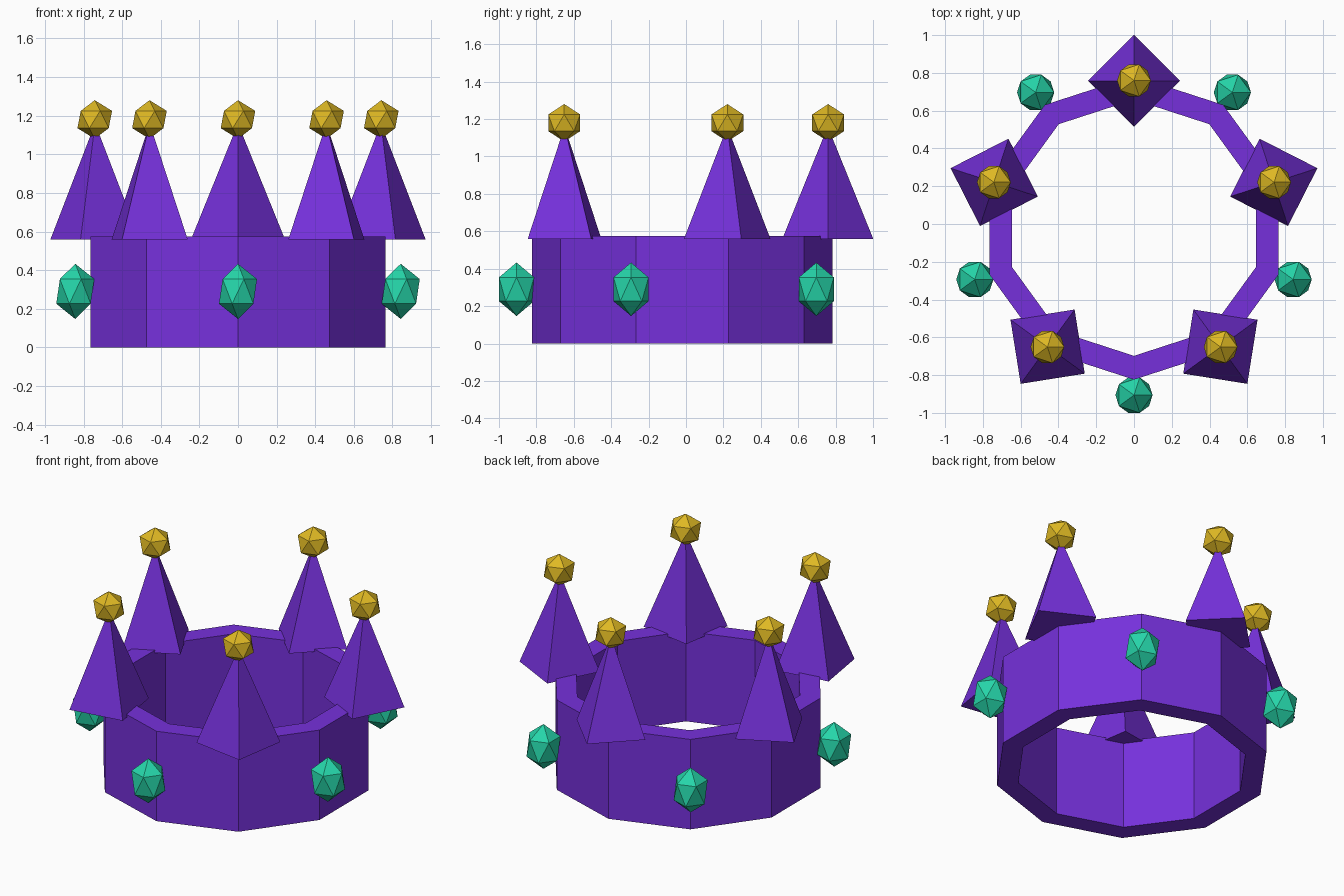
import bpy, bmesh, math
from mathutils import Matrix, Vector

if "Cube" in bpy.data.objects:
    bpy.data.objects.remove(bpy.data.objects["Cube"])

CY = -0.02                      # ring centre in y
BAND_H = 0.575


def material(name, rgb):
    m = bpy.data.materials.new(name)
    m.diffuse_color = (*rgb, 1)
    m.use_nodes = True
    m.node_tree.nodes["Principled BSDF"].inputs["Base Color"].default_value = m.diffuse_color
    return m


PURPLE = material("royal purple", (0.18, 0.030, 0.71))
GOLD = material("gold", (0.73, 0.48, 0.017))
GREEN = material("emerald green", (0.019, 0.67, 0.40))


def finish(bm, name, mat, loc=(0, 0, 0)):
    bmesh.ops.recalc_face_normals(bm, faces=bm.faces)
    mesh = bpy.data.meshes.new(name)
    bm.to_mesh(mesh)
    bm.free()
    mesh.materials.append(mat)
    ob = bpy.data.objects.new(name, mesh)
    ob.location = loc
    bpy.context.collection.objects.link(ob)
    return ob


def polar(radius, angle, z):
    return Vector((radius * math.cos(angle), CY + radius * math.sin(angle), z))


def jewel(name, mat, radius, stretch, loc):
    bm = bmesh.new()
    bmesh.ops.create_icosphere(bm, subdivisions=1, radius=radius,
                               matrix=Matrix.Diagonal((1, 1, stretch, 1)))
    finish(bm, name, mat, loc)


# Ten-sided hollow band: sweep a rectangular section around the ring
bm = bmesh.new()
section = [(0.678, 0), (0.804, 0), (0.804, BAND_H), (0.678, BAND_H)]
rings = [[bm.verts.new(polar(r, math.radians(90 + 36 * k), z)) for r, z in section]
         for k in range(10)]
for k in range(10):
    a, b = rings[k], rings[(k + 1) % 10]
    for i in range(4):
        j = (i + 1) % 4
        bm.faces.new((a[i], a[j], b[j], b[i]))
finish(bm, "band", PURPLE)

for k in range(5):
    # Four-sided spike with a corner pointing outwards, tipped by a gold ball
    a = math.radians(90 + 72 * k)
    bm = bmesh.new()
    base = [bm.verts.new((0.243 * math.cos(a + i * math.pi / 2),
                          0.243 * math.sin(a + i * math.pi / 2), 0)) for i in range(4)]
    apex = bm.verts.new((0, 0, 0.6))
    bm.faces.new(base)
    for i in range(4):
        bm.faces.new((base[i], base[(i + 1) % 4], apex))
    finish(bm, f"spike_{k + 1}", PURPLE, polar(0.778, a, 0.56))
    jewel(f"gold_tip_{k + 1}", GOLD, 0.1, 1, polar(0.78, a, 1.18))

    # Tall green gem on the band, midway between spikes
    jewel(f"gem_{k + 1}", GREEN, 0.11, 1.3, polar(0.886, a + math.radians(36), 0.29))
